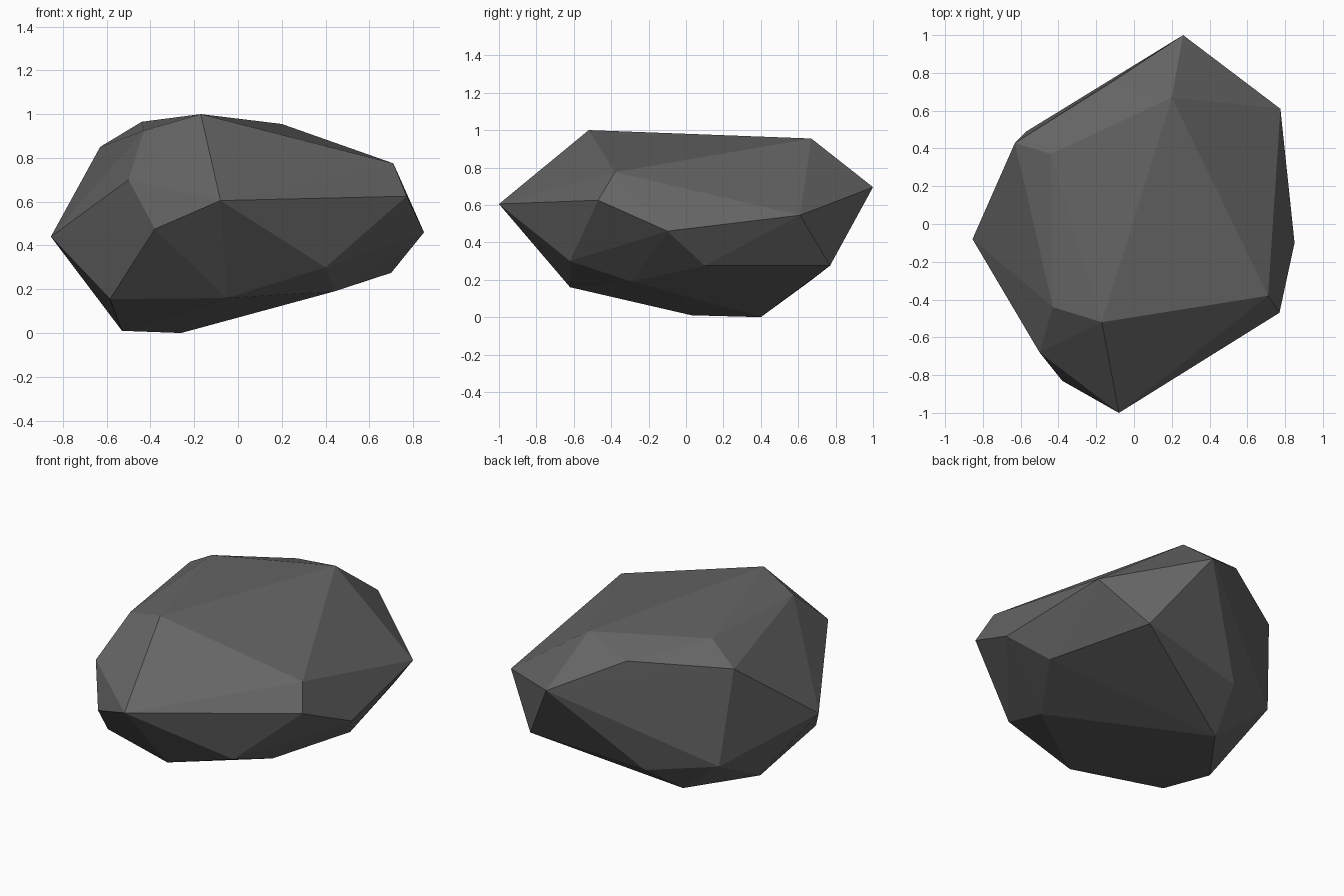
import bpy
import bmesh

cube = bpy.data.objects.get("Cube")
if cube:
    bpy.data.objects.remove(cube, do_unlink=True)

# Corners of the boulder, grouped by height band
crown = [(-.17, -.52, 1), (.20, .67, .955), (-.44, .37, .965), (-.43, -.44, .925),
         (-.63, .43, .85), (-.12, .75, .885), (.71, -.38, .775)]
waist = [(.77, -.47, .625), (.85, -.10, .46), (.775, .61, .545), (.26, 1, .695),
         (-.08, -1, .605), (-.50, -.68, .70), (-.38, -.83, .475), (-.855, -.08, .44)]
base = [(.40, -.62, .30), (-.05, -.62, .16), (.44, -.29, .19), (.70, .10, .275),
        (.53, .77, .275), (-.18, .66, .19), (-.57, .49, .25), (-.585, -.44, .155),
        (-.53, .03, .01), (-.26, .40, 0)]

# Flat-faced stone shell wrapped around the corners
bm = bmesh.new()
for corner in crown + waist + base:
    bm.verts.new(corner)
bmesh.ops.convex_hull(bm, input=bm.verts[:])
bmesh.ops.recalc_face_normals(bm, faces=bm.faces[:])
mesh = bpy.data.meshes.new("boulder")
bm.to_mesh(mesh)
bm.free()
boulder = bpy.data.objects.new("boulder", mesh)
bpy.context.collection.objects.link(boulder)

# Dark grey stone
stone = bpy.data.materials.new("dark_grey_stone")
stone.use_nodes = True
colour = (.13, .13, .13, 1)
stone.diffuse_color = colour
stone.node_tree.nodes["Principled BSDF"].inputs["Base Color"].default_value = colour
mesh.materials.append(stone)
